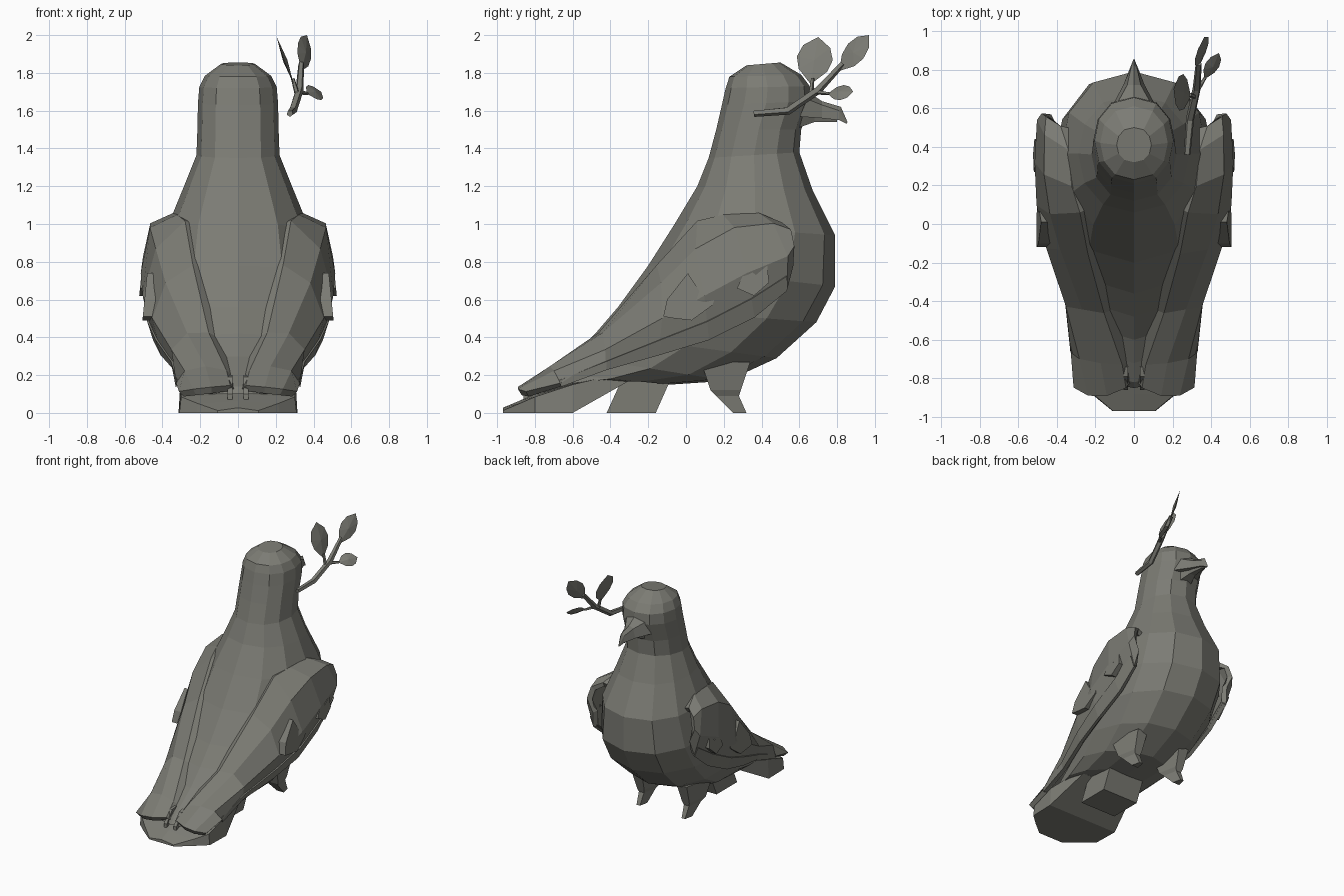
import bpy, bmesh, math
from mathutils import Vector

grey = bpy.data.materials.new("dark_stone")
grey.diffuse_color = (.20, .20, .175, 1)


def make(name, verts, faces, mirror=False, thick=0.0):
    bm = bmesh.new()
    vs = [bm.verts.new(v) for v in verts]
    for f in faces:
        bm.faces.new([vs[i] for i in f])
    bmesh.ops.recalc_face_normals(bm, faces=bm.faces)
    me = bpy.data.meshes.new(name)
    bm.to_mesh(me)
    bm.free()
    me.materials.append(grey)
    ob = bpy.data.objects.new(name, me)
    bpy.context.collection.objects.link(ob)
    if thick:
        m = ob.modifiers.new("thickness", 'SOLIDIFY')
        m.thickness, m.offset = thick, 0
    if mirror:
        ob.modifiers.new("mirror", 'MIRROR')
    return ob


def loft(name, rings, closed=True, mirror=False, thick=0.0):
    n = len(rings[0])
    verts = [p for r in rings for p in r]
    faces = []
    for i in range(len(rings) - 1):
        for j in range(n if closed else n - 1):
            k = (j + 1) % n
            faces.append((i*n + j, i*n + k, (i+1)*n + k, (i+1)*n + j))
    if closed:
        faces += [tuple(range(n)), tuple(range(len(verts) - n, len(verts)))]
    return make(name, verts, faces, mirror, thick)


def prism(name, outline, x0, x1, mirror=False, lean=0.0, mid_z=0.0):
    # side outline (y, z) extruded in x; lean tilts it with the wing surface
    return loft(name, [[(x + lean * (z - mid_z), y, z) for y, z in outline] for x in (x0, x1)],
                True, mirror)


def oval(by, bz, fy, fz, w, n=12):
    # ring spanning a back point and a front point, half width w
    ring = []
    for i in range(n):
        a = 2 * math.pi * i / n
        t = (1 - math.cos(a)) / 2
        s = math.copysign(abs(math.sin(a)) ** 0.85, math.sin(a))
        ring.append((w * s, by + (fy - by) * t, bz + (fz - bz) * t))
    return ring


# Head, neck, breast and belly in one skin
body = [(.32, 1.84, .50, 1.855, .09), (.23, 1.78, .61, 1.79, .175), (.21, 1.72, .655, 1.73, .205),
        (.19, 1.63, .66, 1.65, .212), (.16, 1.50, .61, 1.50, .215),
        (.12, 1.35, .60, 1.38, .22), (.06, 1.20, .67, 1.18, .29),
        (-.06, 1.0, .79, .94, .38), (-.20, .78, .79, .67, .42),
        (-.36, .56, .69, .48, .42), (-.48, .42, .48, .29, .38),
        (-.60, .30, .22, .17, .33), (-.72, .21, -.08, .15, .29),
        (-.82, .14, -.33, .18, .26), (-.85, .10, -.5, .10, .2)]
loft("body", [oval(*r) for r in body])

# Hooked beak, upper and lower halves
loft("upper_beak", [
    [(-.13, .58, 1.57), (-.09, .62, 1.67), (0, .63, 1.71), (.09, .62, 1.67), (.13, .58, 1.57)],
    [(-.055, .72, 1.56), (-.035, .72, 1.63), (0, .72, 1.65), (.035, .72, 1.63), (.055, .72, 1.56)],
    [(-.02, .81, 1.55), (-.015, .81, 1.60), (0, .82, 1.62), (.015, .81, 1.60), (.02, .81, 1.55)],
    [(-.003, .85, 1.53), (-.003, .853, 1.535), (0, .855, 1.54), (.003, .853, 1.535), (.003, .85, 1.53)]])
loft("lower_beak", [
    [(-.09, .57, 1.59), (.09, .57, 1.59), (.06, .57, 1.50), (-.06, .57, 1.50)],
    [(-.045, .68, 1.58), (.045, .68, 1.58), (.025, .68, 1.54), (-.025, .68, 1.54)],
    [(-.01, .80, 1.56), (.01, .80, 1.56), (.01, .80, 1.54), (-.01, .80, 1.54)]])

# Folded wings: each row runs from back edge over the bulge to lower edge
wing = [
    [(.38, .50, .99), (.44, .55, .96), (.46, .565, .88), (.42, .55, .78)],
    [(.34, .38, 1.04), (.45, .46, .99), (.485, .53, .83), (.43, .53, .66)],
    [(.32, .20, 1.03), (.45, .26, .97), (.495, .32, .74), (.43, .36, .52)],
    [(.28, .07, 1.00), (.42, .06, .86), (.485, .10, .62), (.43, .12, .40)],
    [(.24, -.14, .77), (.37, -.12, .68), (.435, -.12, .50), (.39, -.14, .32)],
    [(.16, -.45, .41), (.26, -.43, .41), (.335, -.42, .33), (.32, -.42, .24)],
    [(.07, -.72, .21), (.17, -.71, .23), (.27, -.69, .21), (.31, -.66, .15)],
    [(.05, -.84, .13), (.14, -.88, .12), (.23, -.88, .11), (.30, -.84, .10)]]
# the back edge is carried on into the body so wing and back merge
tuck = [(.08, .02, .03)] * 3 + [(.10, -.05, .04)] * 2 + [(.09, -.04, .05), (.05, -.03, .05), (.02, -.03, .02)]
rows = [[(r[0][0] - t[0], r[0][1] - t[1], r[0][2] - t[2])] + r for r, t in zip(wing, tuck)]
loft("wing", rows, closed=False, mirror=True, thick=.04)

# Long flight feathers along the lower wing edge
flight = [[(r[2][0] * .4 + r[3][0] * .6 + .015, r[2][1] * .4 + r[3][1] * .6, r[2][2] * .4 + r[3][2] * .6),
           (r[3][0] + .005, r[3][1], r[3][2] - .01)] for r in wing[1:7]]
loft("flight_feathers", flight, closed=False, mirror=True, thick=.03)

# Raised covert feathers on the wing side
prism("large_covert", [(-.12, .51), (-.06, .50), (.03, .49), (.14, .57), (.17, .66), (.08, .63),
                       (.01, .74), (-.10, .60)], .44, .505, True, -.1, .5)
prism("small_covert", [(.27, .66), (.36, .62), (.44, .69), (.43, .78), (.37, .73), (.32, .77)],
      .47, .52, True, -.1, .65)

# Tail fan
tail = [(-.30, .24, .17, .22), (-.60, .315, 0, .15), (-.80, .31, 0, .085),
        (-.88, .22, 0, .05), (-.97, .11, 0, .012)]
loft("tail", [[(-w, y, a), (w, y, a), (w * .97, y, b), (0, y, b + .015), (-w * .97, y, b)]
              for y, w, a, b in tail])
prism("under_tail", [(-.32, .22), (-.08, .18), (-.16, 0), (-.42, 0)], -.16, .16)
prism("tail_feather", [(-.74, .2), (-.79, .19), (-.86, .10), (-.86, .07), (-.70, .1)], .03, .055, True)

# Legs with feet pointing forward
legs = [(.08, .34, .27, .09), (.13, .29, .12, .065), (.16, .28, .09, .045), (.25, .32, 0, .03)]
loft("leg", [[(.2 + w * sx, y0 if sy < 0 else y1, z) for sx, sy in
              ((-1, -1), (-.5, 1), (.5, 1), (1, -1))] for y0, y1, z, w in legs], mirror=True)


# Leafy twig
def stick(name, pts, radii):
    rings = []
    for i, p in enumerate(pts):
        d = (Vector(pts[min(i + 1, len(pts) - 1)]) - Vector(pts[max(i - 1, 0)])).normalized()
        u = d.cross(Vector((1, 0, 0))).normalized()
        v = d.cross(u)
        rings.append([Vector(p) + radii[i] * (u * math.cos(a) + v * math.sin(a))
                      for a in (k * math.tau / 5 for k in range(5))])
    loft(name, rings)


def leaf(name, base, tip, side):
    b, t, s = Vector(base), Vector(tip), Vector(side)
    n = (t - b).cross(s).normalized() * .012
    at = lambda f, k: b.lerp(t, f) + s * k
    rim = [b, at(.3, .8), at(.55, 1), at(.8, .75), t, at(.8, -.75), at(.55, -1), at(.3, -.8)]
    mid = at(.5, 0)
    faces = [(i, (i + 1) % 8, 8) for i in range(8)] + [((i + 1) % 8, i, 9) for i in range(8)]
    make(name, rim + [mid + n, mid - n], faces)


stick("twig", [(.275, .36, 1.585), (.29, .54, 1.60), (.325, .70, 1.71), (.335, .83, 1.85)],
      [.018, .022, .022, .016])
stick("upper_stalk", [(.315, .66, 1.68), (.29, .67, 1.77)], [.014, .01])
stick("lower_stalk", [(.32, .68, 1.70), (.37, .76, 1.69)], [.014, .008])
leaf("upper_leaf", (.295, .66, 1.74), (.205, .70, 1.99), (.01, .095, -.01))
leaf("end_leaf", (.335, .81, 1.81), (.365, .97, 2.0), (-.035, -.04, .04))
leaf("lower_leaf", (.365, .75, 1.69), (.44, .885, 1.70), (-.035, .01, .04))
